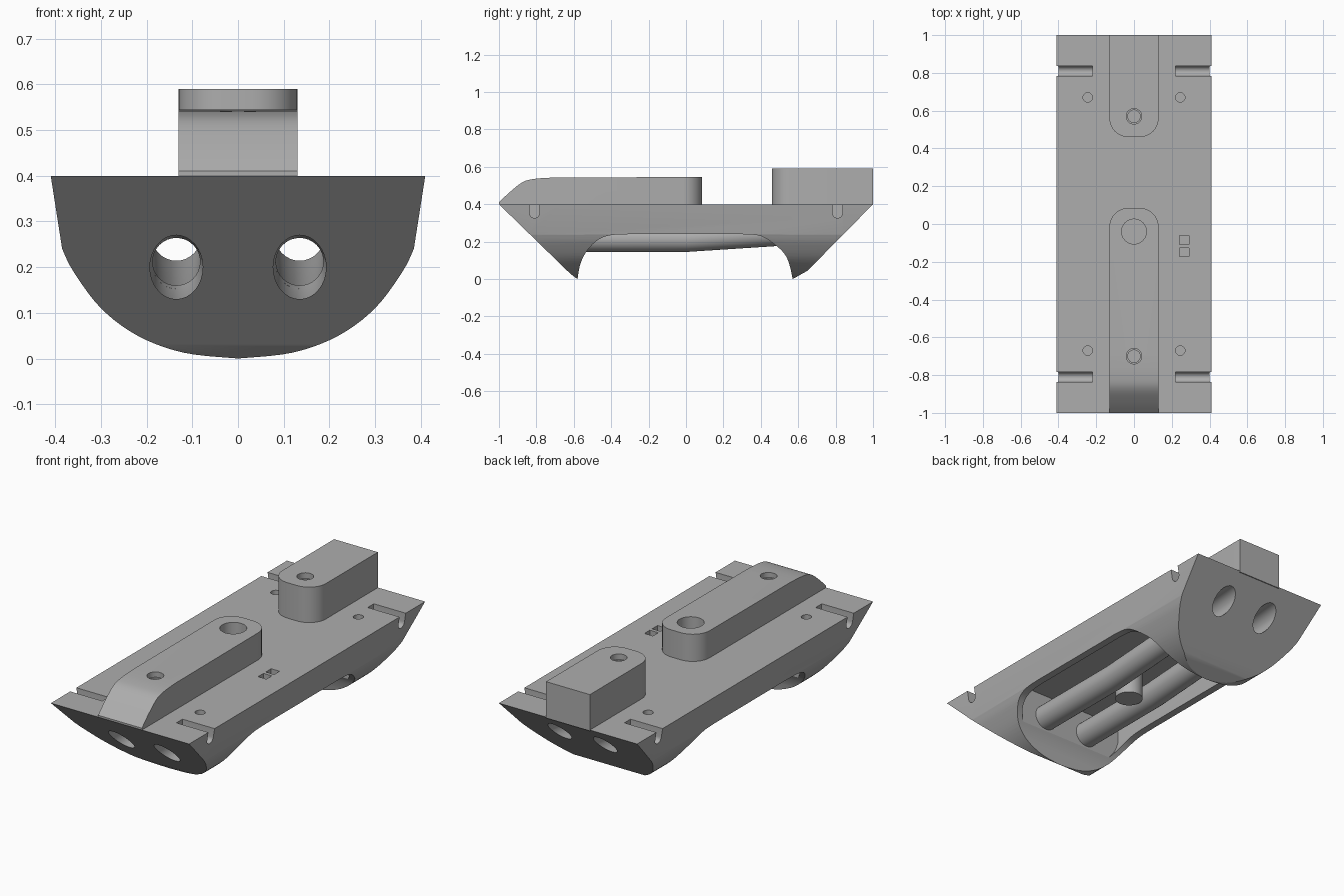
import bpy, bmesh, math

cube = bpy.data.objects.get("Cube")
if cube:
    bpy.data.objects.remove(cube)

grey = bpy.data.materials.new("plain grey")
grey.use_nodes = True
COLOR = (0.42, 0.42, 0.42, 1)
grey.diffuse_color = COLOR
grey.node_tree.nodes["Principled BSDF"].inputs["Base Color"].default_value = COLOR


def loft(name, rings):
    """Skin a list of equal-length point rings and cap both ends."""
    bm = bmesh.new()
    loops = [[bm.verts.new(p) for p in ring] for ring in rings]
    n = len(loops[0])
    for a, b in zip(loops, loops[1:]):
        for i in range(n):
            j = (i + 1) % n
            bm.faces.new((a[i], a[j], b[j], b[i]))
    bm.faces.new(loops[0][::-1])
    bm.faces.new(loops[-1])
    bmesh.ops.recalc_face_normals(bm, faces=bm.faces)
    mesh = bpy.data.meshes.new(name)
    bm.to_mesh(mesh)
    bm.free()
    mesh.materials.append(grey)
    obj = bpy.data.objects.new(name, mesh)
    bpy.context.collection.objects.link(obj)
    return obj


def prism(name, pts, axis, lo, hi):
    """Extrude a flat outline along x, y or z."""
    def place(p, d):
        q = list(p)
        q.insert("xyz".index(axis), d)
        return q
    return loft(name, [[place(p, d) for p in pts] for d in (lo, hi)])


def circle(cx, cy, rx, ry, n=32):
    return [(cx + rx * math.cos(2 * math.pi * i / n), cy + ry * math.sin(2 * math.pi * i / n)) for i in range(n)]


def box(name, x0, x1, y0, y1, z0, z1):
    return prism(name, [(x0, y0), (x1, y0), (x1, y1), (x0, y1)], "z", z0, z1)


def pipe(name, x, stations):
    """Round or oval bar along y; stations are (y, z, rx, rz)."""
    return loft(name, [[(px, y, pz) for px, pz in circle(x, z, rx, rz)] for y, z, rx, rz in stations])


def boolean(obj, cutters, op="DIFFERENCE"):
    for c in cutters:
        m = obj.modifiers.new("cut", "BOOLEAN")
        m.object, m.operation, m.solver = c, op, "EXACT"
    bpy.context.view_layer.objects.active = obj
    for m in list(obj.modifiers):
        bpy.ops.object.modifier_apply(modifier=m.name)


def smooth_curve(pts, steps=5):
    """Catmull-Rom interpolation through the points."""
    ext = [pts[0]] + pts + [pts[-1]]
    out = []
    for a, b, c, d in zip(ext, ext[1:], ext[2:], ext[3:]):
        for s in range(steps):
            t = s / steps
            out.append(tuple(0.5 * (2 * q + (r - p) * t + (2 * p - 5 * q + 4 * r - u) * t * t
                       + (3 * q - p - 3 * r + u) * t ** 3) for p, q, r, u in zip(a, b, c, d)))
    return out + [pts[-1]]


def mirrored(half):
    return half + [(-x, z) for x, z in reversed(half) if x > 1e-4]


helpers = []


def cutter(obj):
    obj.hide_render = True
    helpers.append(obj)
    return obj


# Hull: rounded section along y, trimmed by the side outline with its arch
section = [(0.41, 0.4)] + smooth_curve([(0.385, 0.24), (0.36, 0.19), (0.3, 0.11), (0.22, 0.05), (0.12, 0.013), (0, 0)])
hull = prism("hull", mirrored(section), "y", -1, 1)
arch = smooth_curve([(-0.58, 0), (-0.565, 0.08), (-0.53, 0.15), (-0.47, 0.21), (-0.4, 0.235), (-0.3, 0.24)])
arch += smooth_curve([(0.3, 0.24), (0.4, 0.23), (0.48, 0.18), (0.53, 0.13), (0.555, 0.07), (0.57, 0)])
outline = [(-1, 0.4), (-0.62, 0.03)] + arch + [(0.65, 0.045), (1, 0.4)]
trim = cutter(prism("side_trim", outline, "x", -0.6, 0.6))
boolean(hull, [trim], "INTERSECT")

# Underside pocket
inner = [(0.345, 0.34)] + smooth_curve([(0.345, 0.24), (0.32, 0.18), (0.26, 0.11), (0.18, 0.07), (0, 0.045)])
pocket = cutter(prism("pocket_cutter", mirrored(inner), "y", -0.54, 0.53))
boolean(hull, [pocket])


# Deck blocks with rounded inner ends
def block_outline(y_square, y_round):
    s = 1 if y_round > y_square else -1
    r = 0.1
    arc = [(0.03 + r * math.cos(a), y_round - s * r * (1 - math.sin(a)))
           for a in [math.pi / 2 * i / 8 for i in range(9)]]
    half = [(0.13, y_square)] + arc
    return half + [(-x, y) for x, y in reversed(half)]


front_block = prism("front_block", block_outline(-1, 0.085), "z", 0.38, 0.7)
nose = smooth_curve([(-1, 0.41), (-0.94, 0.467), (-0.87, 0.52), (-0.8, 0.537), (-0.7, 0.543)])
nose_trim = cutter(prism("nose_trim", nose + [(0.2, 0.546), (0.2, 0.39), (-0.99, 0.39), (-1, 0.4)], "x", -0.3, 0.3))
boolean(front_block, [nose_trim], "INTERSECT")
rear_block = prism("rear_block", block_outline(1, 0.46), "z", 0.395, 0.59)

# Hanging boss and the two long tubes
boss = prism("centre_boss", circle(0, -0.04, 0.07, 0.07), "z", 0.155, 0.36)
tubes, bores = [], []
for side, x in (("left", 0.135), ("right", -0.135)):
    tubes.append(pipe(side + "_tube", x, [(-0.57, 0.212, 0.067, 0.067), (0, 0.212, 0.067, 0.067),
                                          (0.57, 0.249, 0.067, 0.067)]))
    bores.append(cutter(pipe(side + "_bore", x, [(-1.1, 0.2, 0.058, 0.07), (-0.66, 0.2, 0.058, 0.07),
                                                 (-0.54, 0.212, 0.052, 0.052), (0, 0.212, 0.052, 0.052),
                                                 (0.6, 0.253, 0.055, 0.055), (1.1, 0.293, 0.058, 0.058)])))

# Deck slots with round bottoms, pin holes and small square sockets
deck_cuts = []
for sx in (-1, 1):
    for sy in (-1, 1):
        y = sy * 0.81
        u = [(y + 0.026 * math.cos(a), 0.352 + 0.026 * math.sin(a))
             for a in [math.pi + math.pi * i / 10 for i in range(11)]]
        lo, hi = sorted((sx * 0.22, sx * 0.5))
        deck_cuts.append(prism("slot_cutter", u + [(y + 0.026, 0.5), (y - 0.026, 0.5)], "x", lo, hi))
        deck_cuts.append(prism("pin_cutter", circle(sx * 0.245, sy * 0.67, 0.025, 0.025), "z", 0.25, 0.5))
for y in (-0.15, -0.085):
    deck_cuts.append(box("socket_cutter", 0.24, 0.29, y - 0.023, y + 0.023, 0.365, 0.5))

# Holes through the blocks
block_cuts = []
for y, z in ((-0.7, 0.515), (0.57, 0.56)):
    block_cuts.append(prism("counterbore_cutter", circle(0, y, 0.041, 0.041), "z", z, 0.8))
    block_cuts.append(prism("screw_cutter", circle(0, y, 0.033, 0.033), "z", 0.36, 0.8))
well = cutter(prism("well_cutter", circle(0, -0.04, 0.066, 0.066), "z", 0.22, 0.8))
for c in deck_cuts + block_cuts:
    cutter(c)

boolean(hull, bores + deck_cuts + block_cuts + [well])
boolean(front_block, [block_cuts[0], block_cuts[1], well])
boolean(rear_block, block_cuts[2:])
boolean(boss, [well])
for tube, bore in zip(tubes, bores):
    boolean(tube, [bore])

for c in helpers:
    bpy.data.objects.remove(c)

# Smooth the round surfaces, keep the edges crisp
for obj in [hull, front_block, rear_block, boss] + tubes:
    bpy.ops.object.select_all(action="DESELECT")
    obj.select_set(True)
    bpy.context.view_layer.objects.active = obj
    bpy.ops.object.shade_smooth_by_angle(angle=math.radians(28))
